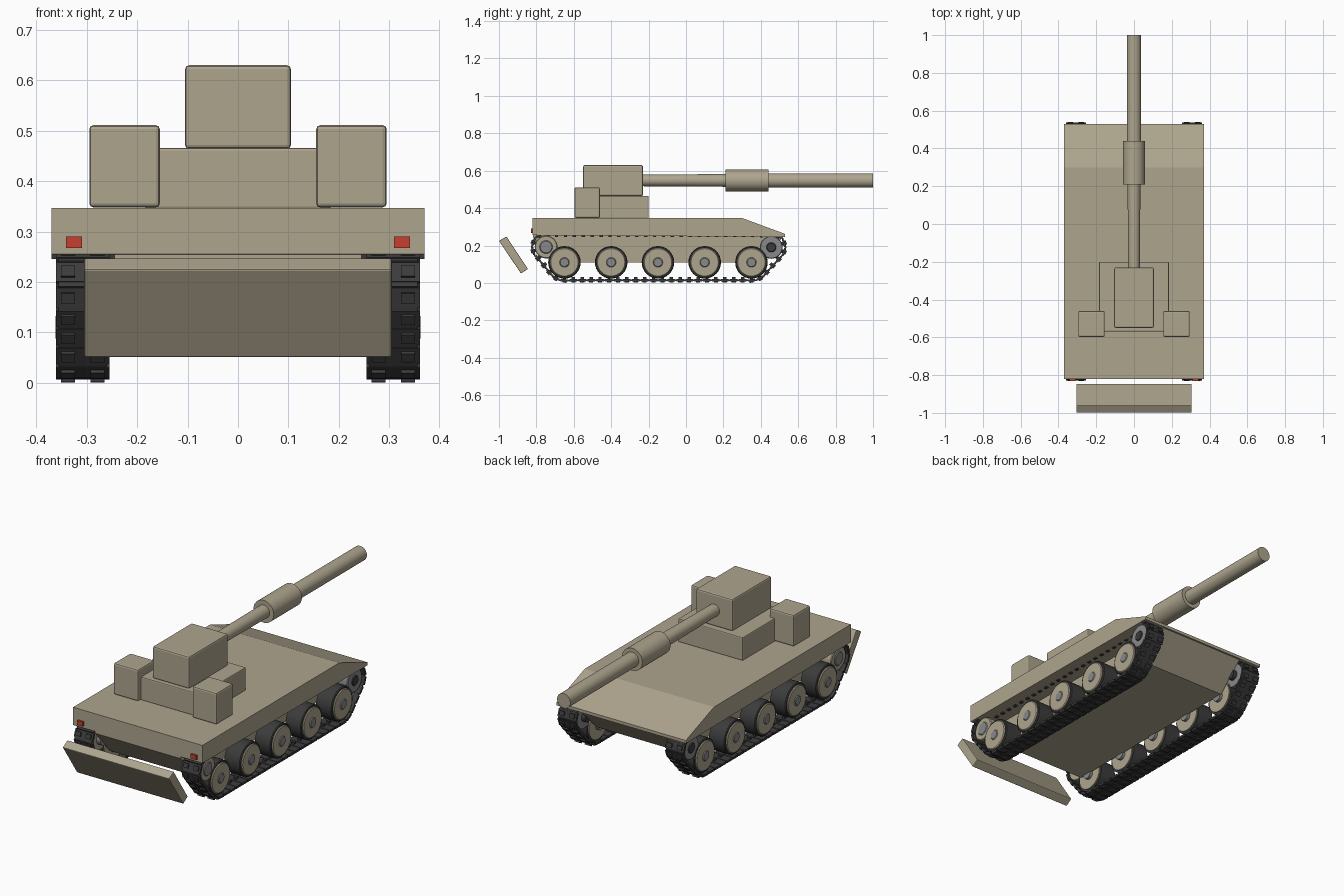
import bpy, bmesh, math
from mathutils import Vector, Matrix
from mathutils.geometry import convex_hull_2d

if "Cube" in bpy.data.objects:
    bpy.data.objects.remove(bpy.data.objects["Cube"])


def material(name, r, g, b):
    m = bpy.data.materials.new(name)
    m.diffuse_color = (r, g, b, 1)
    m.use_nodes = True
    m.node_tree.nodes["Principled BSDF"].inputs["Base Color"].default_value = m.diffuse_color
    return m


TAN = material("tan_paint", 0.42, 0.375, 0.27)
DARK = material("dark_rubber", 0.045, 0.045, 0.045)
STEEL = material("grey_steel", 0.25, 0.25, 0.26)
RED = material("red_lens", 0.55, 0.05, 0.03)


def finish(bm, name, mat, bevel=0, smooth=False):
    bmesh.ops.recalc_face_normals(bm, faces=bm.faces)
    me = bpy.data.meshes.new(name)
    bm.to_mesh(me)
    bm.free()
    ob = bpy.data.objects.new(name, me)
    bpy.context.collection.objects.link(ob)
    me.materials.append(mat)
    if bevel:
        mod = ob.modifiers.new("bevel", 'BEVEL')
        mod.width, mod.segments = bevel, 2
    if smooth:
        bpy.ops.object.select_all(action='DESELECT')
        ob.select_set(True)
        bpy.context.view_layer.objects.active = ob
        bpy.ops.object.shade_smooth_by_angle(angle=math.radians(35))
    return ob


def add_box(bm, lo, hi, matrix=Matrix()):
    lo, hi = Vector(lo), Vector(hi)
    m = matrix @ Matrix.Translation((lo + hi) / 2) @ Matrix.Diagonal((*(hi - lo), 1))
    bmesh.ops.create_cube(bm, size=1, matrix=m)


def box(name, lo, hi, mat=TAN, bevel=0):
    bm = bmesh.new()
    add_box(bm, lo, hi)
    return finish(bm, name, mat, bevel)


def extrude_x(name, profile, half, mat=TAN, bevel=0):
    # side profile in (y, z), extruded across x
    bm = bmesh.new()
    a = [bm.verts.new((-half, y, z)) for y, z in profile]
    b = [bm.verts.new((half, y, z)) for y, z in profile]
    bm.faces.new(a)
    bm.faces.new(b[::-1])
    n = len(profile)
    for i in range(n):
        j = (i + 1) % n
        bm.faces.new((a[i], b[i], b[j], a[j]))
    return finish(bm, name, mat, bevel)


def lathe(name, profile, matrix, mat, steps=32):
    # (radius, height) profile spun around the local z axis
    bm = bmesh.new()
    vs = [bm.verts.new((r, 0, h)) for r, h in profile]
    es = [bm.edges.new(p) for p in zip(vs, vs[1:])]
    bmesh.ops.spin(bm, geom=vs + es, axis=(0, 0, 1), cent=(0, 0, 0),
                   steps=steps, angle=math.tau)
    bmesh.ops.remove_doubles(bm, verts=bm.verts, dist=1e-5)
    bm.transform(matrix)
    return finish(bm, name, mat, smooth=True)


def disc(name, side, y, z, r, x0, x1, mat):
    m = Matrix.Translation((0, y, z)) @ Matrix.Rotation(side * math.pi / 2, 4, 'Y')
    c = 0.004
    lathe(name, [(0, x0), (r, x0), (r, x1 - c), (r - c, x1), (0, x1)], m, mat)


# Hull
extrude_x("upper_hull", [(-0.82, 0.255), (-0.82, 0.347), (0.30, 0.347),
                         (0.53, 0.262), (0.53, 0.246)], 0.37)
extrude_x("lower_hull", [(-0.819, 0.27), (-0.819, 0.245), (-0.70, 0.11),
                         (0.38, 0.11), (0.525, 0.25), (0.40, 0.27)], 0.245)

# Dozer blade
extrude_x("dozer_blade", [(-1.0, 0.225), (-0.96, 0.248), (-0.845, 0.075),
                          (-0.882, 0.05)], 0.305, bevel=0.004)

# Turret
box("turret_base", (-0.185, -0.57, 0.345), (0.185, -0.20, 0.466), bevel=0.005)
box("turret_top", (-0.105, -0.55, 0.464), (0.105, -0.23, 0.63), bevel=0.008)

# Gun barrel with sleeve
gun = Matrix.Translation((0, 0, 0.548)) @ Matrix.Rotation(-math.pi / 2, 4, 'X')
lathe("gun_barrel", [(0, -0.25), (0.031, -0.25), (0.034, 0.22), (0.038, 0.43),
                     (0.038, 1.0), (0, 1.0)], gun, TAN)
lathe("barrel_sleeve", [(0, 0.21), (0.058, 0.21), (0.058, 0.44), (0, 0.44)], gun, TAN)

# Track centre path: hull around the running gear
IDLER, SPROCKET = (-0.748, 0.192), (0.456, 0.19)
circles = [(*IDLER, 0.072), (-0.65, 0.11, 0.096), (0.35, 0.11, 0.096), (*SPROCKET, 0.072)]
pts = [Vector((y + r * math.cos(a * math.tau / 96), z + r * math.sin(a * math.tau / 96)))
       for y, z, r in circles for a in range(96)]
path = [pts[i] for i in convex_hull_2d(pts)]
if sum(p.cross(q) for p, q in zip(path, path[1:] + path[:1])) < 0:
    path.reverse()
segs = list(zip(path, path[1:] + path[:1]))
total = sum((q - p).length for p, q in segs)


def along(d):
    d %= total
    for p, q in segs:
        l = (q - p).length
        if d <= l:
            return p + (q - p) * d / l
        d -= l
    return path[0]


def track(name, side):
    bm = bmesh.new()
    count = round(total / 0.048)
    pitch = total / count
    for i in range(count):
        a, b = along((i - 0.4) * pitch), along((i + 0.4) * pitch)
        c, t = along(i * pitch), (b - a).normalized()
        # local x across, y along the path, z outward
        m = Matrix(((1, 0, 0, side * 0.308), (0, t.x, t.y, c.x),
                    (0, t.y, -t.x, c.y), (0, 0, 0, 1)))
        add_box(bm, (-0.053, -0.020, -0.006), (0.053, 0.020, 0.006), m)
        add_box(bm, (-0.048, 0.018, -0.004), (0.048, pitch - 0.018, 0.004), m)
        add_box(bm, (-0.007, -0.009, -0.018), (0.007, 0.009, -0.005), m)
        for x in (-0.029, 0.029):
            add_box(bm, (x - 0.014, -0.011, 0.005), (x + 0.014, 0.011, 0.013), m)
    finish(bm, name, DARK)


for side, tag in ((-1, "left"), (1, "right")):
    track(f"{tag}_track", side)
    # Road wheels
    for i in range(5):
        y = -0.65 + 0.25 * i
        disc(f"{tag}_tyre_{i+1}", side, y, 0.11, 0.087, 0.262, 0.352, DARK)
        disc(f"{tag}_wheel_disc_{i+1}", side, y, 0.11, 0.077, 0.256, 0.358, TAN)
        disc(f"{tag}_wheel_hub_{i+1}", side, y, 0.11, 0.026, 0.24, 0.362, STEEL)
    # Idler and drive sprocket
    disc(f"{tag}_idler", side, *IDLER, 0.061, 0.262, 0.350, TAN)
    disc(f"{tag}_idler_hub", side, *IDLER, 0.035, 0.24, 0.354, STEEL)
    disc(f"{tag}_sprocket", side, *SPROCKET, 0.061, 0.262, 0.350, STEEL)
    disc(f"{tag}_sprocket_hub", side, *SPROCKET, 0.026, 0.24, 0.355, DARK)
    # Turret side boxes and marker lights
    x = side * 0.225
    box(f"{tag}_turret_box", (x - 0.07, -0.597, 0.348), (x + 0.07, -0.46, 0.511), bevel=0.008)
    x = side * 0.325
    box(f"{tag}_marker_light", (x - 0.016, -0.83, 0.267), (x + 0.016, -0.81, 0.29), RED)
